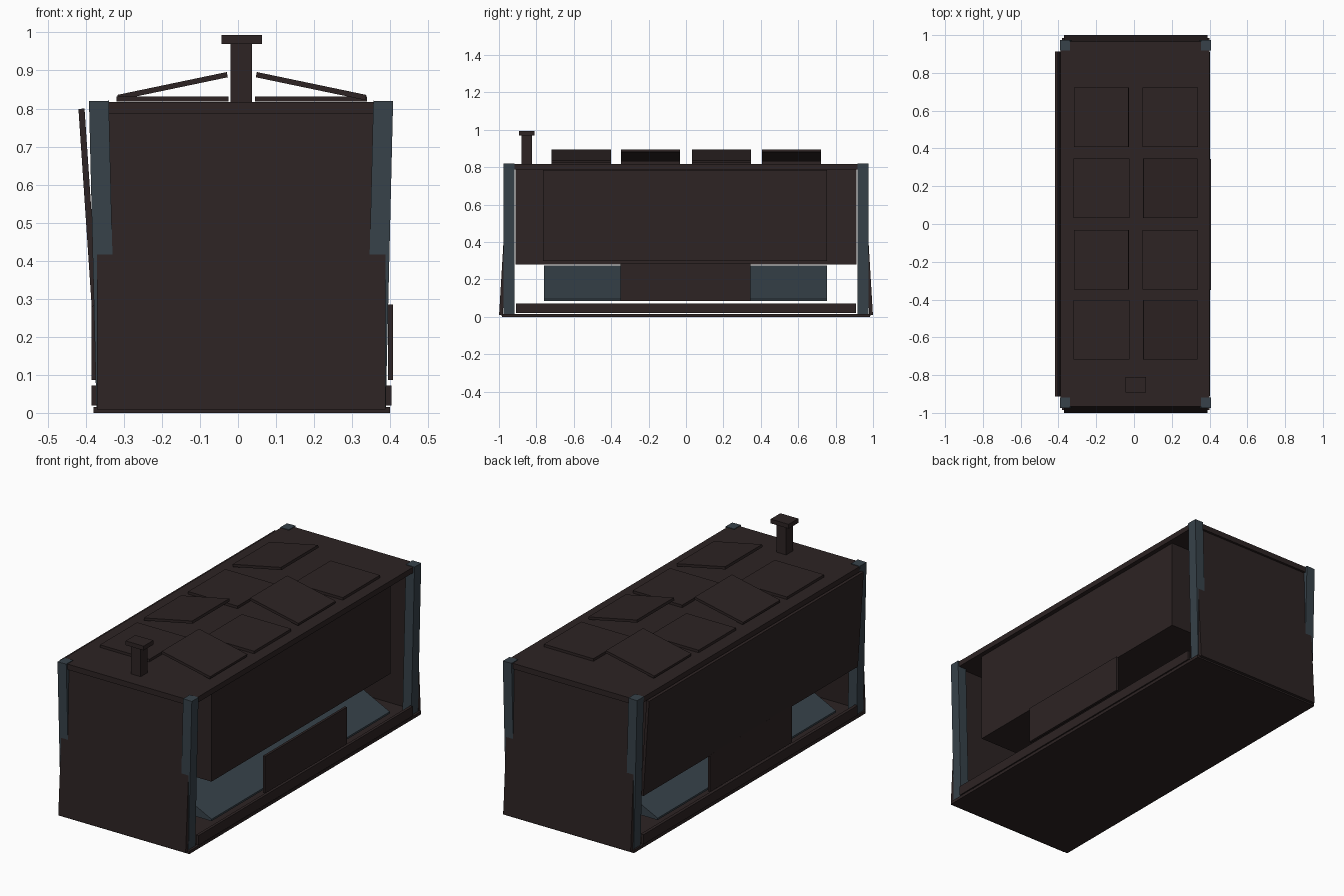
import bpy
import bmesh
from mathutils import Vector

cube = bpy.data.objects.get("Cube")
if cube:
    bpy.data.objects.remove(cube, do_unlink=True)


def material(name, rgb):
    m = bpy.data.materials.new(name)
    m.use_nodes = True
    color = (*rgb, 1)
    m.diffuse_color = color
    m.node_tree.nodes["Principled BSDF"].inputs["Base Color"].default_value = color
    return m


brown = material("dark_brown", (0.026, 0.017, 0.017))
steel = material("blue_grey", (0.038, 0.054, 0.068))


def finish(name, bm, mat):
    mesh = bpy.data.meshes.new(name)
    bmesh.ops.recalc_face_normals(bm, faces=bm.faces)
    bm.to_mesh(mesh)
    bm.free()
    mesh.materials.append(mat)
    ob = bpy.data.objects.new(name, mesh)
    bpy.context.collection.objects.link(ob)
    return ob


def box(name, x, y, z, mat=brown, rot=(0, 0, 0)):
    """Box from its x, y and z ranges, turned about its own centre."""
    bm = bmesh.new()
    bmesh.ops.create_cube(bm, size=1)
    bmesh.ops.scale(bm, vec=(x[1] - x[0], y[1] - y[0], z[1] - z[0]), verts=bm.verts)
    ob = finish(name, bm, mat)
    ob.location = (sum(x) / 2, sum(y) / 2, sum(z) / 2)
    ob.rotation_euler = rot
    return ob


def prism(name, profile, y, mat):
    """Extrude an x-z profile along y."""
    bm = bmesh.new()
    face = bm.faces.new([bm.verts.new((px, y[0], pz)) for px, pz in profile])
    out = bmesh.ops.extrude_face_region(bm, geom=[face])
    verts = [v for v in out["geom"] if isinstance(v, bmesh.types.BMVert)]
    bmesh.ops.translate(bm, vec=Vector((0, y[1] - y[0], 0)), verts=verts)
    return finish(name, bm, mat)


# Floor and roof slabs
box("floor", (-0.38, 0.4), (-0.985, 0.985), (0, 0.016))
box("roof", (-0.39, 0.4), (-0.965, 0.965), (0.787, 0.817))

# End walls lean inward at the top
for name, s in (("front_wall", -1), ("back_wall", 1)):
    y = sorted((s * 0.956, s * 0.976))
    box(name, (-0.37, 0.388), y, (0.008, 0.79), rot=(s * 0.06, 0, 0))

# Corner posts splay outward at the top
for end, s in (("front", -1), ("back", 1)):
    y = sorted((s * 0.918, s * 0.975))
    box(end + "_right_post", (-0.382, -0.33), y, (0.012, 0.82), steel, (0, -0.024, 0))
    box(end + "_left_post", (0.346, 0.398), y, (0.012, 0.82), steel, (0, 0.024, 0))

# Low side rails and centre boards
for side, rail_x, board_x in (("right", (-0.385, -0.368), (-0.385, -0.373)),
                              ("left", (0.388, 0.403), (0.394, 0.407))):
    box(side + "_rail", rail_x, (-0.91, 0.91), (0.02, 0.072))
    box(side + "_centre_board", board_x, (-0.35, 0.345), (0.086, 0.285))

# Leaning side panel covering the right side
box("right_side_panel", (-0.402, -0.386), (-0.912, 0.912), (0.28, 0.8), rot=(0, -0.067, 0))

# Inner hopper body and the ridged deck below it
box("hopper_body", (-0.36, 0.378), (-0.765, 0.755), (0.3, 0.785))
prism("ridged_deck", [(-0.36, 0.085), (0.375, 0.085), (0.375, 0.095),
                      (0.008, 0.275), (-0.36, 0.095)], (-0.76, 0.755), steel)

# Roof hatches, alternately shut and propped open toward the middle
for row, y in enumerate((-0.56, -0.19, 0.19, 0.565)):
    for side, s, cx in (("right", -1, -0.172), ("left", 1, 0.192)):
        is_open = (row % 2 == 0) == (s == 1)
        lift, tilt = (0.04, s * 0.206) if is_open else (0.006, 0)
        z = 0.819 + lift
        box(f"{side}_hatch_{row + 1}", (cx - 0.147, cx + 0.147),
            (y - 0.158, y + 0.158), (z - 0.007, z + 0.007), rot=(0, tilt, 0))

# Vent pipe with a flat cap
box("vent_pipe", (-0.02, 0.037), (-0.88, -0.823), (0.81, 0.972))
box("vent_cap", (-0.044, 0.063), (-0.892, -0.81), (0.97, 0.993))
